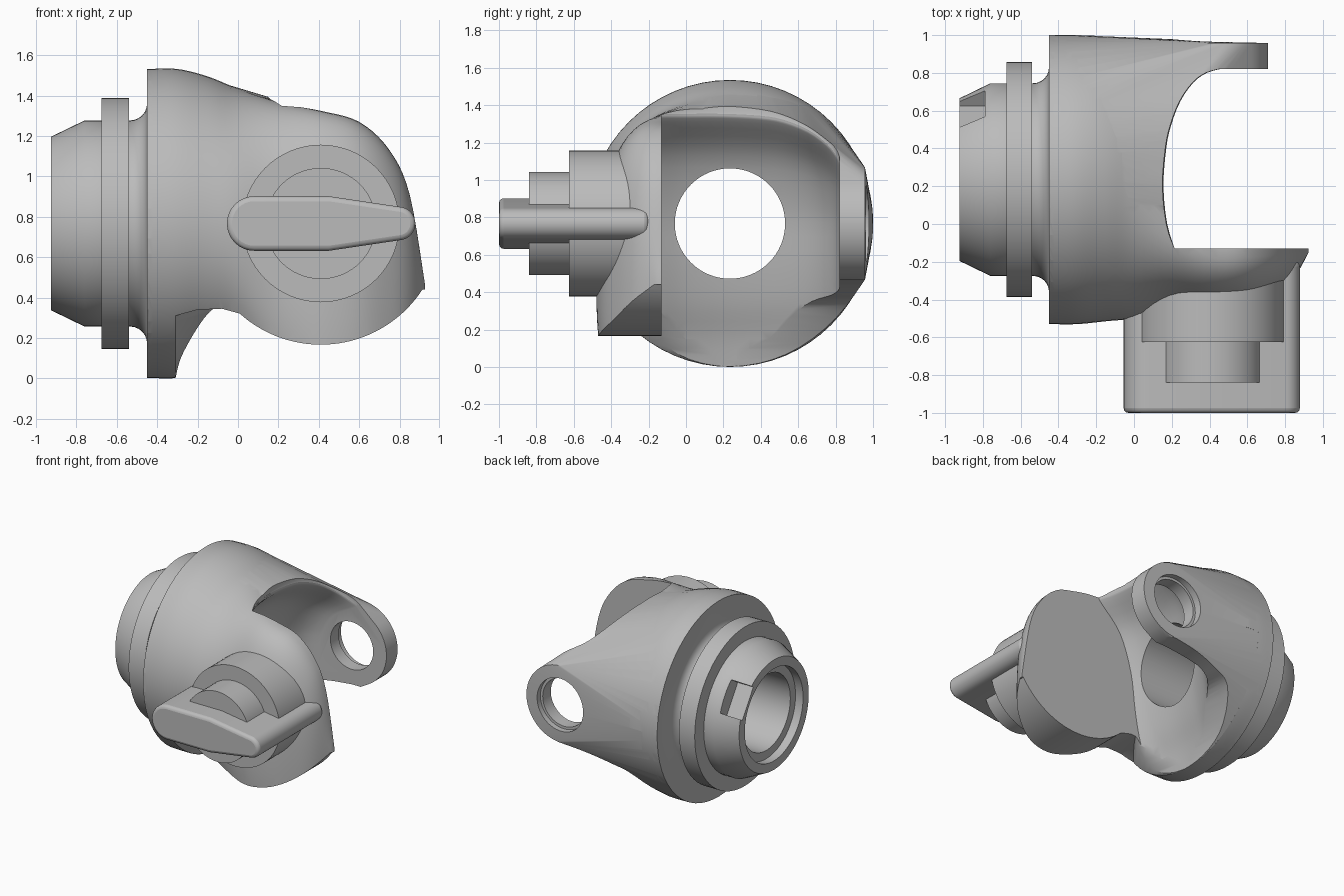
import bpy, bmesh, math
from mathutils import Vector, Matrix

if "Cube" in bpy.data.objects:
    bpy.data.objects.remove(bpy.data.objects["Cube"])

grey = bpy.data.materials.new("plain grey")
grey.use_nodes = True
COLOUR = (0.5, 0.5, 0.5, 1)
grey.diffuse_color = COLOUR
for node in grey.node_tree.nodes:
    if node.type == "BSDF_PRINCIPLED":
        node.inputs["Base Color"].default_value = COLOUR

AXIS_Y, AXIS_Z = 0.235, 0.767      # main bore axis, along x
PIVOT_X = 0.41                     # cross pivot axis, along y


def finish(name, bm):
    bmesh.ops.recalc_face_normals(bm, faces=bm.faces)
    mesh = bpy.data.meshes.new(name)
    bm.to_mesh(mesh)
    bm.free()
    ob = bpy.data.objects.new(name, mesh)
    bpy.context.collection.objects.link(ob)
    mesh.materials.append(grey)
    return ob


def loft(name, rings):
    """Skin equal-length rings and cap both ends."""
    bm = bmesh.new()
    rows = [[bm.verts.new(p) for p in ring] for ring in rings]
    n = len(rows[0])
    for a, b in zip(rows, rows[1:]):
        for i in range(n):
            j = (i + 1) % n
            bm.faces.new((a[i], a[j], b[j], b[i]))
    bm.faces.new(rows[0])
    bm.faces.new(rows[-1])
    return finish(name, bm)


def x_ring(x, cy, cz, a, b, power=2, n=64):
    ring = []
    for i in range(n):
        t = 2 * math.pi * i / n
        c, s = math.cos(t), math.sin(t)
        ring.append((x, cy + a * math.copysign(abs(c) ** (2 / power), c),
                     cz + b * math.copysign(abs(s) ** (2 / power), s)))
    return ring


def turned(name, profile):
    """Solid turned about the bore axis from (x, radius) points."""
    return loft(name, [x_ring(x, AXIS_Y, AXIS_Z, r, r) for x, r in profile])


def y_ring(y, radius, n=64):
    return [(PIVOT_X + radius * math.cos(2 * math.pi * i / n), y,
             AXIS_Z + radius * math.sin(2 * math.pi * i / n)) for i in range(n)]


def y_disc(name, radius, y0, y1):
    return loft(name, [y_ring(y0, radius), y_ring(y1, radius)])


def y_prism(name, outline, y0, y1):
    return loft(name, [[(x, y, z) for x, z in outline] for y in (y0, y1)])


def smooth_path(rows, steps=5):
    """Catmull-Rom interpolation of rows of numbers."""
    pts = [Vector(r) for r in rows]
    out = []
    for i in range(len(pts) - 1):
        p0, p1, p2 = pts[max(i - 1, 0)], pts[i], pts[i + 1]
        p3 = pts[min(i + 2, len(pts) - 1)]
        for k in range(steps):
            t = k / steps
            out.append(p1 + (p2 - p0) * (t / 2)
                       + (p0 * 2 - p1 * 5 + p2 * 4 - p3) * (t * t / 2)
                       + (p1 * 3 - p0 - p2 * 3 + p3) * (t ** 3 / 2))
    return out + [pts[-1]]


def combine(target, tool, operation):
    mod = target.modifiers.new("combine", "BOOLEAN")
    mod.operation, mod.object, mod.solver = operation, tool, "EXACT"
    bpy.context.view_layer.objects.active = target
    bpy.ops.object.modifier_apply(modifier=mod.name)
    bpy.data.objects.remove(tool)


def shade(ob, angle=32):
    bpy.ops.object.select_all(action="DESELECT")
    ob.select_set(True)
    bpy.context.view_layer.objects.active = ob
    bpy.ops.object.shade_smooth_by_angle(angle=math.radians(angle))


# Front arm: sections of x, centre y, centre z, half width, half height, power
sections = [(-0.44, AXIS_Y, AXIS_Z, 0.765, 0.765, 2), (-0.3, AXIS_Y, AXIS_Z, 0.765, 0.765, 2),
            (-0.15, 0.235, 0.76, 0.75, 0.735, 2.02), (0, 0.2, 0.72, 0.7, 0.715, 2.1),
            (0.2, 0.0, 0.58, 0.46, 0.79, 2.3), (0.41, -0.13, 0.44, 0.35, 0.885, 2.3),
            (0.6, -0.13, 0.42, 0.32, 0.85, 2.4), (0.75, -0.13, 0.42, 0.24, 0.71, 2.4),
            (0.85, -0.13, 0.42, 0.15, 0.49, 2.2), (0.925, -0.13, 0.42, 0.02, 0.05, 2)]
body = loft("housing", [x_ring(*s) for s in smooth_path(sections)])

# Rounded underside of the arm
under = [(-0.31, -0.8), (-0.31, 0.31), (-0.2, 0.34), (-0.08, 0.345)]
for deg in range(228, 330, 3):
    t = math.radians(deg)
    under.append((PIVOT_X + 0.6 * math.cos(t), AXIS_Z + 0.6 * math.sin(t)))
under += [(1.3, 0.46), (1.3, -0.8)]
combine(body, y_prism("underside_cutter", under, -0.9, 1.3), "DIFFERENCE")
block = [(-0.31, -0.5), (1.3, -0.5), (1.3, AXIS_Z), (-0.31, AXIS_Z)]
combine(body, y_prism("rear_cutter", block, 0.45, 1.3), "DIFFERENCE")

# Back arm: hull between the flange, the arched rim and the ear
rim = smooth_path([(0.17, 0.1, 1.38), (0.16, 0.25, 1.39), (0.2, 0.5, 1.35),
                   (0.28, 0.72, 1.24), (0.4, 0.87, 1.06)])
points = [p for x in (-0.45, -0.31) for p in x_ring(x, AXIS_Y, AXIS_Z, 0.765, 0.765)]
points += [p for y in (0.82, 0.957) for p in y_ring(y, 0.3, 48)] + rim
bm = bmesh.new()
for p in points:
    bm.verts.new(p)
hull = bmesh.ops.convex_hull(bm, input=bm.verts)
bmesh.ops.delete(bm, geom=[v for v in hull["geom_interior"] if v.is_valid], context="VERTS")
back_arm = finish("back_arm", bm)

# Hollow sweep under the back arm
sweep = smooth_path([(-0.31, 0), (-0.27, 0.13), (-0.14, 0.33), (0, 0.39), (0.2, 0.44), (0.41, 0.465)])
sweep = [tuple(p) for p in sweep] + [(0.9, 0.465), (0.9, -0.1), (-0.31, -0.1)]
combine(back_arm, y_prism("sweep_cutter", sweep, -0.9, 1.3), "DIFFERENCE")
combine(body, back_arm, "UNION")

# Fork opening: wall profile moved forward and down towards the ear
wall = smooth_path([(-0.32, -0.05), (-0.28, 0.15), (-0.22, 0.34), (-0.18, 0.55), (-0.14, 0.85),
                    (-0.04, 1.13), (0.13, 1.31), (0.155, 1.35), (0.15, 1.4), (0.15, 1.8)], 4)
pull = smooth_path([(-0.13, 0.06, 0), (0, 0.02, 0), (0.2, 0, 0), (0.4, 0.015, 0.01), (0.52, 0.04, 0.03),
                    (0.65, 0.09, 0.08), (0.75, 0.16, 0.15), (0.8, 0.23, 0.21), (0.82, 0.3, 0.25)], 3)
rings = []
for y, dx, dz in pull:
    ring = [(x + dx, y, z - dz * max(0, (z - AXIS_Z) / 0.56)) for x, z in wall]
    rings.append(ring + [(1.4, y, ring[-1][2]), (1.4, y, -0.05)])
combine(body, loft("opening_cutter", rings), "DIFFERENCE")

# Stepped collar, with the fillet running into the flange
collar = [(-0.925, 0.43), (-0.76, 0.51), (-0.675, 0.51), (-0.675, 0.622), (-0.54, 0.622), (-0.54, 0.51)]
for i in range(7):
    t = math.radians(15 * i)
    collar.append((-0.535 + 0.085 * math.sin(t), 0.595 - 0.085 * math.cos(t)))
collar.append((-0.4, 0.595))
combine(body, turned("collar", collar), "UNION")

# Through bore with a wider mouth
bore = [(-1.1, 0.36), (-0.86, 0.36), (-0.86, 0.295), (0.3, 0.295)]
combine(body, turned("bore_cutter", bore), "DIFFERENCE")

# Locating notch in the collar rim
bm = bmesh.new()
tilt = Matrix.Rotation(math.radians(33), 4, "X")
place = Matrix.Translation((-0.89, AXIS_Y, AXIS_Z)) @ tilt @ Matrix.Translation((0, 0.535, 0))
bmesh.ops.create_cube(bm, size=1, matrix=place @ Matrix.Diagonal((0.2, 0.3, 0.25, 1)))
combine(body, finish("notch_cutter", bm), "DIFFERENCE")

# Ear hole with a counterbore
combine(body, y_disc("ear_hole_cutter", 0.185, 0.7, 1.1), "DIFFERENCE")
combine(body, y_disc("ear_recess_cutter", 0.205, 0.92, 1.1), "DIFFERENCE")
shade(body)

# Dial discs
shade(y_disc("dial_base", 0.39, -0.625, -0.25))
shade(y_disc("dial_step", 0.275, -0.84, -0.5))

# Tapered handle with rounded edges
outline = []
for cx, radius, start in ((0.08, 0.135, 90), (0.795, 0.083, -86)):
    for i in range(17):
        t = math.radians(start + i * (180 if start > 0 else 172) / 16)
        outline.append((cx + radius * math.cos(t), AXIS_Z + radius * math.sin(t)))
    if start > 0:
        outline.append((0.45, AXIS_Z - 0.135))
outline.append((0.45, AXIS_Z + 0.135))
handle = y_prism("handle", outline, -1, -0.2)
bevel = handle.modifiers.new("rounded_edges", "BEVEL")
bevel.width, bevel.segments = 0.025, 3
bevel.limit_method, bevel.angle_limit = "ANGLE", math.radians(50)
shade(handle, 40)
